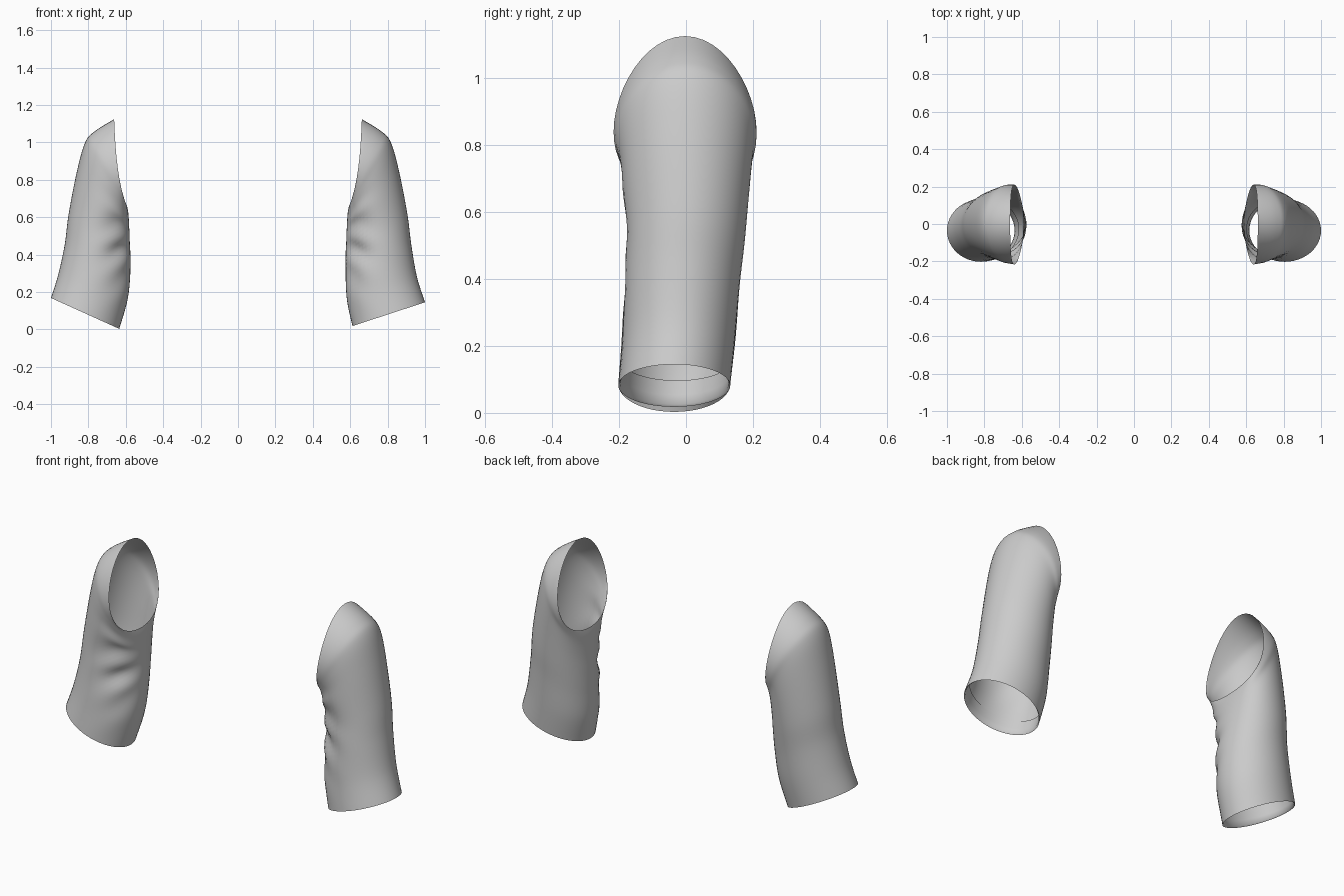
import bpy, bmesh
from math import sin, cos, pi, exp

cube = bpy.data.objects.get("Cube")
if cube:
    bpy.data.objects.remove(cube, do_unlink=True)

SEGMENTS, RINGS = 48, 42

cloth = bpy.data.materials.new("light grey cloth")
cloth.use_nodes = True
grey = (0.6, 0.6, 0.6, 1)
cloth.diffuse_color = grey
cloth.node_tree.nodes["Principled BSDF"].inputs["Base Color"].default_value = grey

# Section: outer x, outer z, inner x, inner z, half width, y centre
BODY = [
    (.927, .45, .575, .31, .172, -.012),
    (.905, .62, .576, .42, .178, -.002),
    (.860, .85, .580, .51, .190, 0),
    (.817, 1.0, .583, .57, .200, 0),
    (.765, 1.06, .586, .62, .210, 0),
    (.662, 1.124, .592, .655, .213, -.003),
]
LEFT_CUFF = [(1.0, .145, .612, .018, .167, -.035), (.957, .28, .582, .16, .168, -.022)]
RIGHT_CUFF = [(1.0, .168, .635, .003, .167, -.035), (.962, .29, .590, .16, .170, -.022)]


def section(keys, t):
    """Smoothly interpolate the sections along the sleeve."""
    s = t * (len(keys) - 1)
    i = min(int(s), len(keys) - 2)
    f = s - i
    p = [keys[max(0, min(len(keys) - 1, i + k))] for k in (-1, 0, 1, 2)]
    return [b + .5 * f * (c - a + f * (2*a - 5*b + 4*c - d + f * (3*(b - c) + d - a)))
            for a, b, c, d in zip(*p)]


def ring(bm, keys, t, side, scale=1.0):
    ox, oz, ix, iz, half, yc = section(keys, t)
    bend = max(0, (t - .7) / .3) ** 2
    verts = []
    for k in range(SEGMENTS):
        a = 2 * pi * k / SEGMENTS
        along = cos(a) - .22 * bend * sin(a) ** 2
        # Soft diagonal creases on the front of the inner side
        where = exp(-((a - 1.3 * pi) / .55) ** 2 - ((t - .42) / .2) ** 2)
        r = scale * (1 - .06 * where * (1 + sin(34 * t + 5 * a)))
        x = (ox + ix) / 2 + r * along * (ox - ix) / 2 + .02 * bend * sin(a) ** 2
        z = (oz + iz) / 2 + r * along * (oz - iz) / 2
        verts.append(bm.verts.new((side * x, yc + r * half * sin(a), z)))
    return verts


def sleeve(name, side, cuff):
    keys = cuff + BODY
    bm = bmesh.new()
    # Turned-in hem, then the tube from cuff to armhole
    rows = [ring(bm, keys, t, side, .97) for t in (.085, .045, .01)]
    rows += [ring(bm, keys, i / RINGS, side) for i in range(RINGS + 1)]
    for low, high in zip(rows, rows[1:]):
        for k in range(SEGMENTS):
            n = (k + 1) % SEGMENTS
            quad = [low[k], low[n], high[n], high[k]]
            bm.faces.new(quad if side > 0 else quad[::-1])
    mesh = bpy.data.meshes.new(name)
    bm.to_mesh(mesh)
    bm.free()
    mesh.materials.append(cloth)
    obj = bpy.data.objects.new(name, mesh)
    bpy.context.collection.objects.link(obj)
    bpy.ops.object.select_all(action='DESELECT')
    obj.select_set(True)
    bpy.context.view_layer.objects.active = obj
    bpy.ops.object.shade_smooth_by_angle(angle=pi / 3)


sleeve("left_sleeve", 1, LEFT_CUFF)
sleeve("right_sleeve", -1, RIGHT_CUFF)
